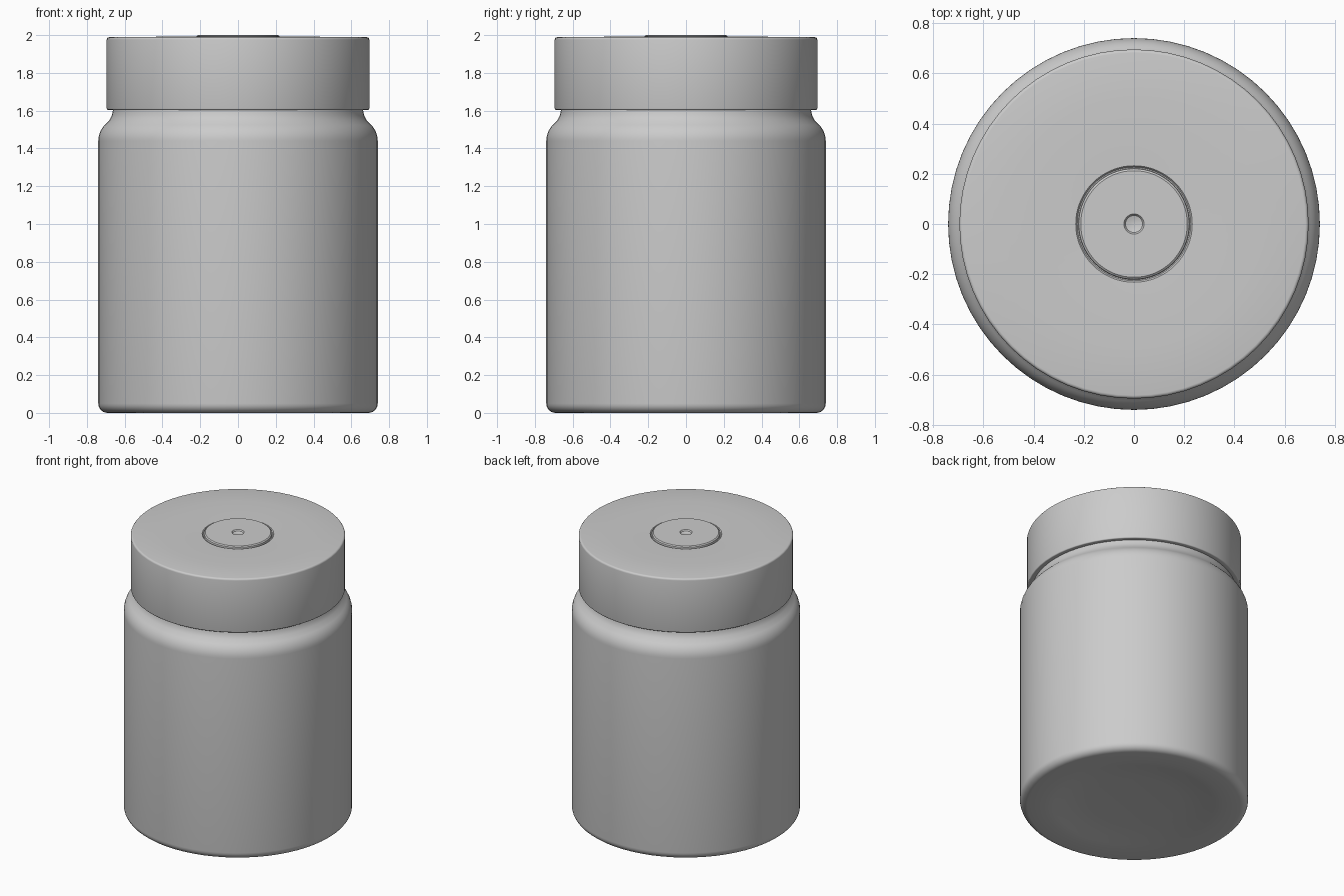
import bpy, bmesh, math

cube = bpy.data.objects.get("Cube")
if cube:
    bpy.data.objects.remove(cube, do_unlink=True)

grey = bpy.data.materials.new("plain_grey")
grey.use_nodes = True
colour = (0.6, 0.6, 0.6, 1)
grey.diffuse_color = colour
grey.node_tree.nodes["Principled BSDF"].inputs["Base Color"].default_value = colour


def arc(cx, cz, r, start, end, steps=6):
    """Points on a quarter-round for a profile, angles in degrees."""
    angles = [math.radians(start + (end - start) * i / steps) for i in range(steps + 1)]
    return [(cx + r * math.cos(a), cz + r * math.sin(a)) for a in angles]


def lathe(name, profile, sides=64):
    """Spin a radius/height profile round the z axis."""
    bm = bmesh.new()
    verts = [bm.verts.new((r, 0, z)) for r, z in profile]
    edges = [bm.edges.new(pair) for pair in zip(verts, verts[1:])]
    bmesh.ops.spin(bm, geom=verts + edges, axis=(0, 0, 1), cent=(0, 0, 0),
                   angle=math.tau, steps=sides, use_duplicate=False)
    bmesh.ops.remove_doubles(bm, verts=bm.verts, dist=0.0005)
    bmesh.ops.recalc_face_normals(bm, faces=bm.faces)
    mesh = bpy.data.meshes.new(name)
    bm.to_mesh(mesh)
    bm.free()
    obj = bpy.data.objects.new(name, mesh)
    bpy.context.collection.objects.link(obj)
    mesh.materials.append(grey)
    bpy.ops.object.select_all(action="DESELECT")
    obj.select_set(True)
    bpy.context.view_layer.objects.active = obj
    bpy.ops.object.shade_smooth_by_angle(angle=math.radians(35))
    return obj


# Jar body: dished base, rounded foot, straight wall, curved shoulder, neck
lathe("jar_body",
      [(0, 0.03), (0.3, 0.027), (0.45, 0.018), (0.52, 0.005), (0.58, 0)]
      + arc(0.69, 0.05, 0.05, -90, 0)
      + arc(0.62, 1.44, 0.12, 0, 45)
      + [(0.68, 1.55), (0.668, 1.575), (0.663, 1.6), (0.66, 1.65), (0.66, 1.9), (0, 1.9)])

# Screw lid: open skirt, softened rim, flat top with a shallow groove
lathe("lid",
      [(0.662, 1.65), (0.662, 1.606), (0.688, 1.604)]
      + arc(0.688, 1.611, 0.007, -90, 0, 3)
      + arc(0.682, 1.976, 0.013, 0, 90, 4)
      + [(0.5, 1.99), (0.4, 1.992), (0.232, 1.988), (0.226, 1.98), (0, 1.98)])

# Centre disc on the lid with a small dimple
lathe("lid_button",
      [(0, 1.975), (0.222, 1.975), (0.22, 1.994), (0.212, 2), (0.04, 2),
       (0.034, 1.992), (0.02, 1.988), (0, 1.986)])
